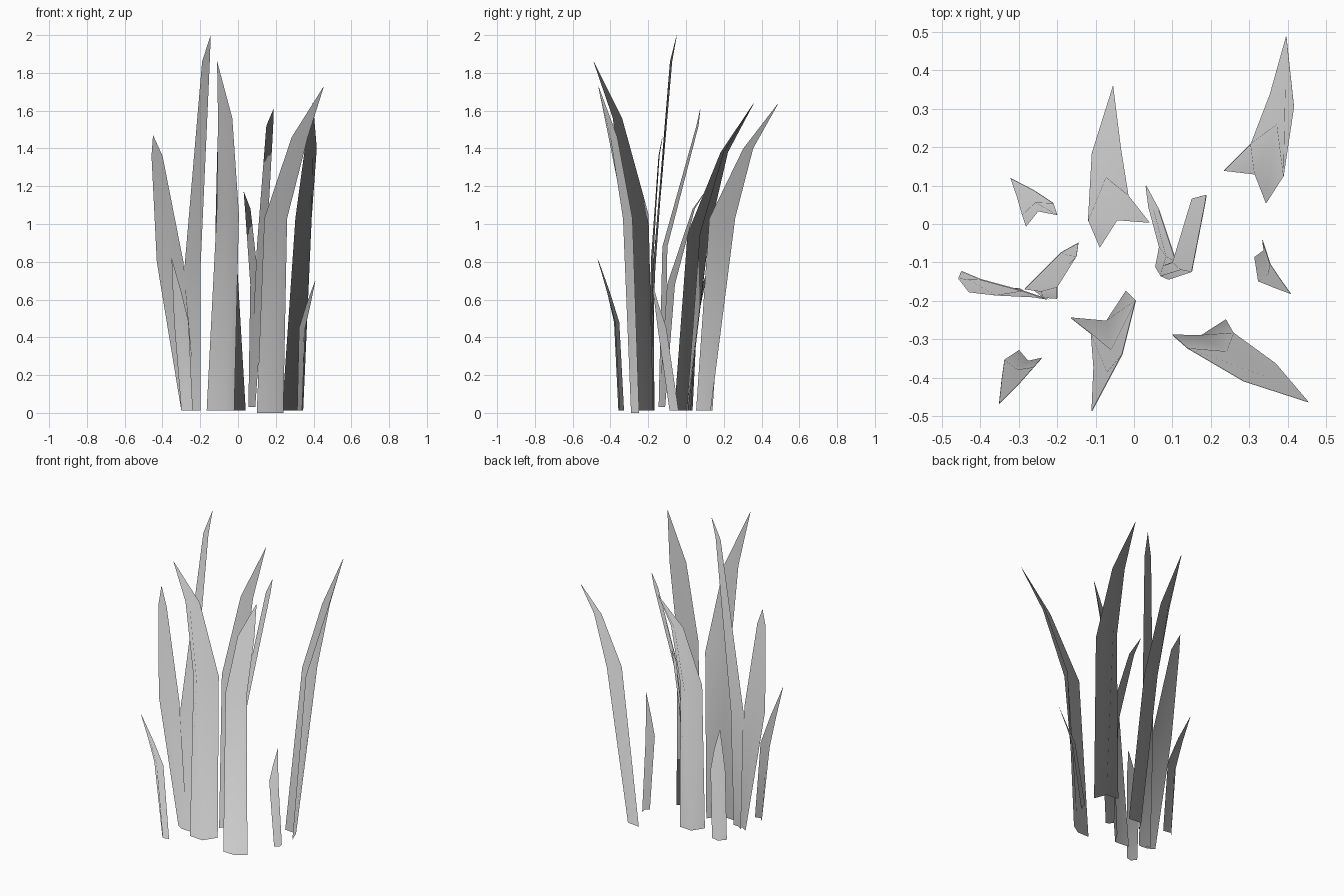
import bpy
from mathutils import Vector

if "Cube" in bpy.data.objects:
    bpy.data.objects.remove(bpy.data.objects["Cube"])


def blade(name, base, low, high, tip, z0=0.012, fold=0.3, bulge=0.0):
    """Creased two-sided grass blade. Each row is (left x, left y, right x,
    right y, z); the middle crease is pushed out towards the lean."""
    tip = Vector(tip)
    foot = Vector(((base[0] + base[2]) / 2, (base[1] + base[3]) / 2, 0))
    lean = tip - foot
    lean.z = 0
    lean.normalize()
    rows = ((base + (z0,), fold, 0), (low, fold * 0.7, bulge), (high, fold * 0.4, bulge * 0.6))
    verts = []
    for (lx, ly, rx, ry, z), f, b in rows:
        left, right = Vector((lx, ly, z)), Vector((rx, ry, z))
        d = right - left
        push = lean * d.length * b if b else f * Vector((d.y, -d.x, 0))
        verts += [left, (left + right) / 2 + push, right]
    verts.append(tip)
    faces = []
    for a in (0, 1, 3, 4):
        faces += [(a, a + 1, a + 4), (a, a + 4, a + 3)]
    faces += [(6, 7, 9), (7, 8, 9)]

    # second sheet, a hair behind the first and facing the other way
    d = verts[2] - verts[0]
    back = Vector((-d.y, d.x, 0)).normalized() * 0.002
    n = len(verts)
    sheet = verts + [v + back for v in verts]
    both = faces + [tuple(i + n for i in reversed(f)) for f in faces]
    mesh = bpy.data.meshes.new(name)
    mesh.from_pydata(sheet, [], both)
    for p in mesh.polygons:
        p.use_smooth = True
    # foliage shading: normals point upwards, fanning out a little from the clump
    up = Vector((0, 0, 0.6))
    mesh.normals_split_custom_set_from_vertices([(v + up).normalized() for v in sheet])
    obj = bpy.data.objects.new(name, mesh)
    bpy.context.collection.objects.link(obj)
    return obj


# broad blades
blade("broad_blade_front", (-.165, -.245, -.02, -.175),
      (-.112, -.285, .005, -.2, 1.05), (-.105, -.375, -.03, -.34, 1.56), (-.11, -.49, 1.86), bulge=0.6)
blade("broad_blade_back", (.04, .005, -.09, -.06),
      (-.015, .075, -.12, .01, .95), (-.035, .2, -.11, .185, 1.38), (-.055, .36, 1.64), bulge=0.65)
blade("broad_blade_back_right", (.345, .055, .235, .14),
      (.39, .125, .305, .21, 1.03), (.417, .305, .355, .34, 1.4), (.397, .49, 1.64), bulge=0.8)
blade("broad_blade_front_right", (.1, -.29, .24, -.25),
      (.14, -.325, .26, -.285, 1.03), (.285, -.41, .37, -.365, 1.46), (.455, -.465, 1.73),
      z0=0.0, fold=0.15, bulge=0.4)

# left pair, splayed into a V
blade("left_pair_short", (-.3, -.168, -.22, -.198),
      (-.43, -.178, -.29, -.175, .8), (-.458, -.142, -.4, -.145, 1.36), (-.45, -.124, 1.47), fold=0.1)
blade("left_pair_tall", (-.265, -.17, -.2, -.195),
      (-.285, -.17, -.2, -.165, .75), (-.19, -.075, -.15, -.085, 1.86), (-.145, -.05, 2.0), fold=0.15)

# centre pair, splayed into a V
blade("centre_pair_short", (.055, -.112, .09, -.143),
      (.065, -.06, .11, -.1, .68), (.037, .045, .065, .035, 1.08), (.03, .1, 1.17), z0=0.03, fold=0.15)
blade("centre_pair_tall", (.06, -.115, .09, -.145),
      (.1, -.1, .15, -.125, .88), (.15, .065, .185, .055, 1.52), (.188, .075, 1.61), z0=0.03, fold=0.2)

# short outer blades
blade("short_blade_front_left", (-.3, -.33, -.24, -.35),
      (-.338, -.355, -.262, -.375, .48), (-.345, -.405, -.3, -.418, .64), (-.352, -.47, .82))
blade("short_blade_back_left", (-.2, .025, -.282, -.005),
      (-.21, .055, -.292, .025, .46), (-.26, .088, -.305, .07, .62), (-.322, .12, .77))
blade("short_blade_right", (.315, -.087, .335, -.04),
      (.325, -.15, .356, -.105, .45), (.362, -.165, .383, -.145, .57), (.41, -.183, .7))
